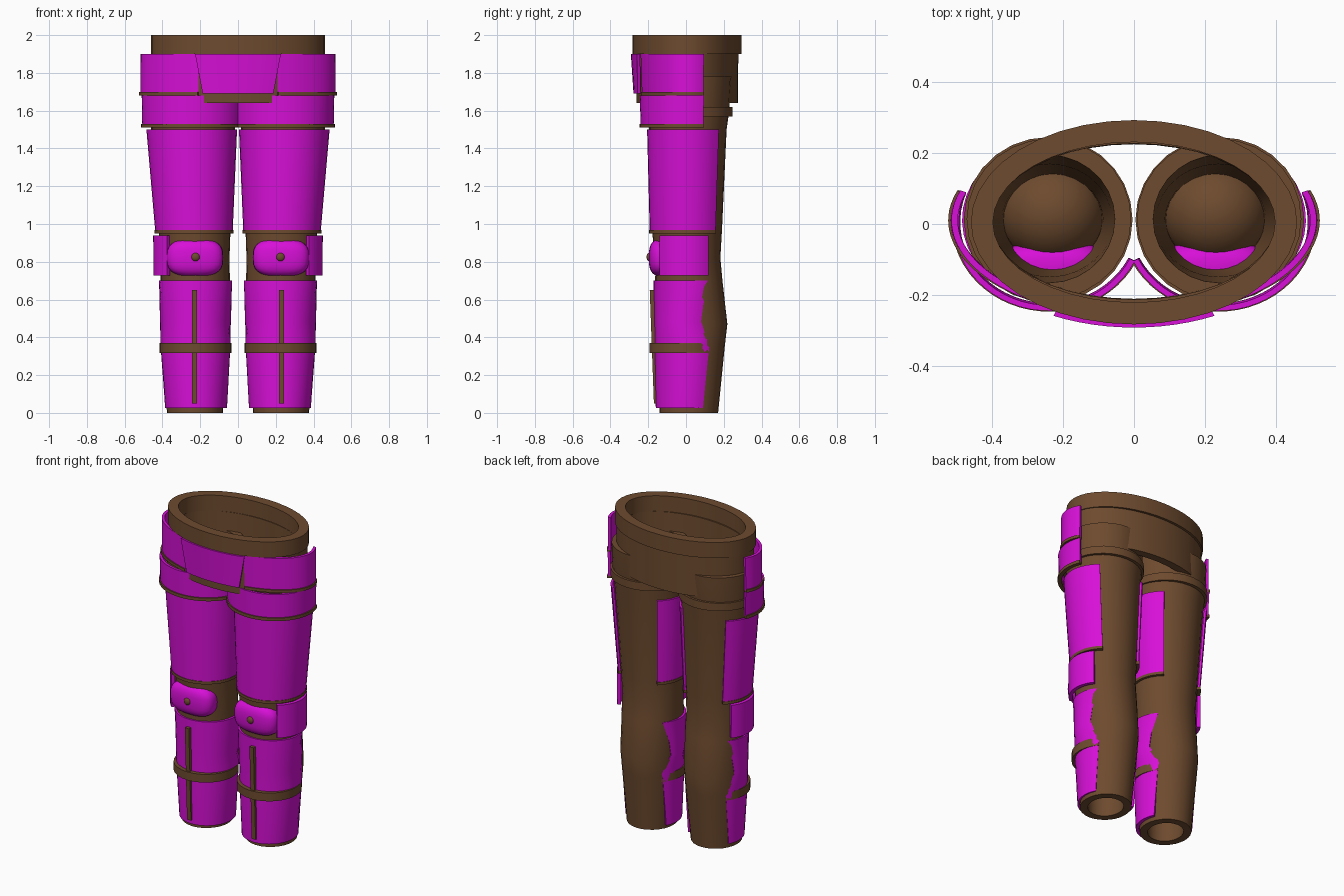
import bpy
import bmesh
from math import cos, sin, radians, copysign
from mathutils import Vector

cube = bpy.data.objects.get("Cube")
if cube:
    bpy.data.objects.remove(cube, do_unlink=True)


def make_material(name, color):
    mat = bpy.data.materials.new(name)
    mat.use_nodes = True
    mat.diffuse_color = color
    mat.node_tree.nodes["Principled BSDF"].inputs["Base Color"].default_value = color
    return mat


MAGENTA = make_material("magenta", (0.68, 0.005, 0.68, 1))
BROWN = make_material("brown", (0.155, 0.07, 0.028, 1))


def finish(name, bm, mat):
    bmesh.ops.recalc_face_normals(bm, faces=bm.faces)
    mesh = bpy.data.meshes.new(name)
    bm.to_mesh(mesh)
    bm.free()
    mesh.materials.append(mat)
    obj = bpy.data.objects.new(name, mesh)
    bpy.context.collection.objects.link(obj)
    bpy.ops.object.select_all(action="DESELECT")
    bpy.context.view_layer.objects.active = obj
    obj.select_set(True)
    bpy.ops.object.shade_smooth_by_angle(angle=radians(30))
    return obj


def shell(name, sections, mat, thick, arc=None, side=1, steps=28):
    """Thick wall through oval sections (z, cx, cy, rx, ry); arc in degrees or a full ring.
    A section may end with its own start and end angle."""
    bm = bmesh.new()
    rows = []
    for z, cx, cy, rx, ry, *own in sections:
        a0, a1 = own or arc or (0, 360)
        count = steps if arc is None else steps + 1
        row = []
        for i in range(count):
            a = radians(a0 + (a1 - a0) * i / steps)
            pair = [bm.verts.new((side * (cx + (rx - t) * cos(a)), cy + (ry - t) * sin(a), z))
                    for t in (0, thick)]
            row.append(pair)
        rows.append(row)
    n = len(rows[0])
    spans = [(i, (i + 1) % n) for i in range(n if arc is None else n - 1)]
    for low, high in zip(rows, rows[1:]):
        for i, j in spans:
            for k in (0, 1):
                bm.faces.new((low[i][k], low[j][k], high[j][k], high[i][k]))
        if arc:
            for e in (0, -1):
                bm.faces.new((low[e][0], low[e][1], high[e][1], high[e][0]))
    for row in (rows[0], rows[-1]):
        for i, j in spans:
            bm.faces.new((row[i][0], row[j][0], row[j][1], row[i][1]))
    return finish(name, bm, mat)


def ball(name, center, size, mat, power=1.0, segments=28):
    bm = bmesh.new()
    bmesh.ops.create_uvsphere(bm, u_segments=segments, v_segments=segments // 2, radius=1)
    for v in bm.verts:
        v.co = Vector([c + s * copysign(abs(q) ** power, q)
                       for c, s, q in zip(center, size, v.co)])
    return finish(name, bm, mat)


# Waist and pelvis rings
shell("waistband", [(1.9, 0, 0.005, 0.46, 0.288), (2.0, 0, 0.005, 0.46, 0.288)],
      BROWN, 0.062, steps=40)
shell("pelvis", [(1.64, 0, 0.007, 0.45, 0.268), (1.9, 0, 0.007, 0.455, 0.27)],
      BROWN, 0.05, steps=40)

# Centre plate on the front of the hips
shell("front_hip_plate", [(1.69, 0, 0.01, 0.5, 0.288, -112, -68),
                          (1.9, 0, 0.01, 0.5, 0.302, -117, -63)],
      MAGENTA, 0.018, arc=(-117, -63), steps=12)

LEG = [(0, 0.228, 0.015, 0.148, 0.155),
       (0.35, 0.226, 0.025, 0.172, 0.18),
       (0.47, 0.226, 0.027, 0.178, 0.192),
       (0.7, 0.226, 0.015, 0.183, 0.178),
       (0.82, 0.228, 0.01, 0.183, 0.172),
       (0.96, 0.23, 0.005, 0.19, 0.185),
       (1.5, 0.238, 0.01, 0.222, 0.205),
       (1.6, 0.24, 0.014, 0.228, 0.215),
       (1.78, 0.24, 0.014, 0.232, 0.226)]
SHIN = [(0.025, 0.222, 0.01, 0.164, 0.17, -208, 28),
        (0.34, 0.225, 0.012, 0.184, 0.178, -218, 38),
        (0.39, 0.225, 0.012, 0.186, 0.178, -223, 43),
        (0.48, 0.225, 0.012, 0.188, 0.179, -202, 22),
        (0.57, 0.225, 0.01, 0.19, 0.179, -207, 27),
        (0.7, 0.225, 0.005, 0.194, 0.177, -222, 42)]

for side, label in ((1, "left_"), (-1, "right_")):
    def part(name, sections, mat, thick, arc=None, steps=28):
        shell(label + name, sections, mat, thick, arc, side, steps)

    def band(name, z0, z1, oval, thick, arc=None):
        part(name, [(z0, *oval), (z1, *oval)], BROWN, thick, arc)

    # Hollow leg, its upper lip and the inner knee joint
    part("leg", LEG, BROWN, 0.046)
    band("leg_lip", 1.57, 1.62, (0.242, 0.012, 0.238, 0.233), 0.03)
    ball(label + "knee_joint", (side * 0.23, 0.032, 0.82), (0.15, 0.145, 0.15), BROWN)

    # Hip plate with its lower trim
    part("hip_plate", [(1.69, 0, 0.01, 0.517, 0.266), (1.9, 0, 0.01, 0.515, 0.274)],
         MAGENTA, 0.018, (-66, 18))
    band("hip_trim", 1.68, 1.698, (0, 0.01, 0.524, 0.273), 0.026, (-66, 18))

    # Upper thigh plate with trim
    part("upper_thigh_plate", [(1.525, 0.24, 0.005, 0.267, 0.245),
                               (1.68, 0.24, 0.005, 0.27, 0.25)],
         MAGENTA, 0.016, (-154, 21))
    band("upper_thigh_trim", 1.51, 1.53, (0.24, 0.005, 0.274, 0.252), 0.024, (-154, 21))

    # Thigh plate with trim
    part("thigh_plate", [(0.96, 0.233, 0.008, 0.205, 0.2),
                         (1.5, 0.245, 0.012, 0.24, 0.218)],
         MAGENTA, 0.014, (-228, 48))
    band("thigh_trim", 0.95, 0.968, (0.233, 0.008, 0.208, 0.204), 0.022, (-228, 48))

    # Knee cap with stud, and the outer knee guard
    ball(label + "knee_cap", (side * 0.228, -0.122, 0.822), (0.15, 0.075, 0.1), MAGENTA, 0.7)
    ball(label + "knee_stud", (side * 0.225, -0.196, 0.825), (0.022, 0.013, 0.022), BROWN,
         segments=16)
    part("knee_guard", [(0.728, 0.23, 0.005, 0.217, 0.195), (0.94, 0.23, 0.005, 0.219, 0.196)],
         MAGENTA, 0.022, (-48, 36))

    # Shin plate, its strap and the front rib
    part("shin_plate", SHIN, MAGENTA, 0.02, (-208, 28))
    band("shin_strap", 0.317, 0.37, (0.225, -0.003, 0.19, 0.19), 0.03)
    bm = bmesh.new()
    bmesh.ops.create_cube(bm, size=1)
    for v in bm.verts:
        front = -0.192 if v.co.z > 0 else -0.17
        v.co = Vector((side * 0.23 + v.co.x * 0.028,
                       front if v.co.y < 0 else front + 0.03,
                       0.35 + v.co.z * 0.6))
    finish(label + "shin_rib", bm, BROWN)
